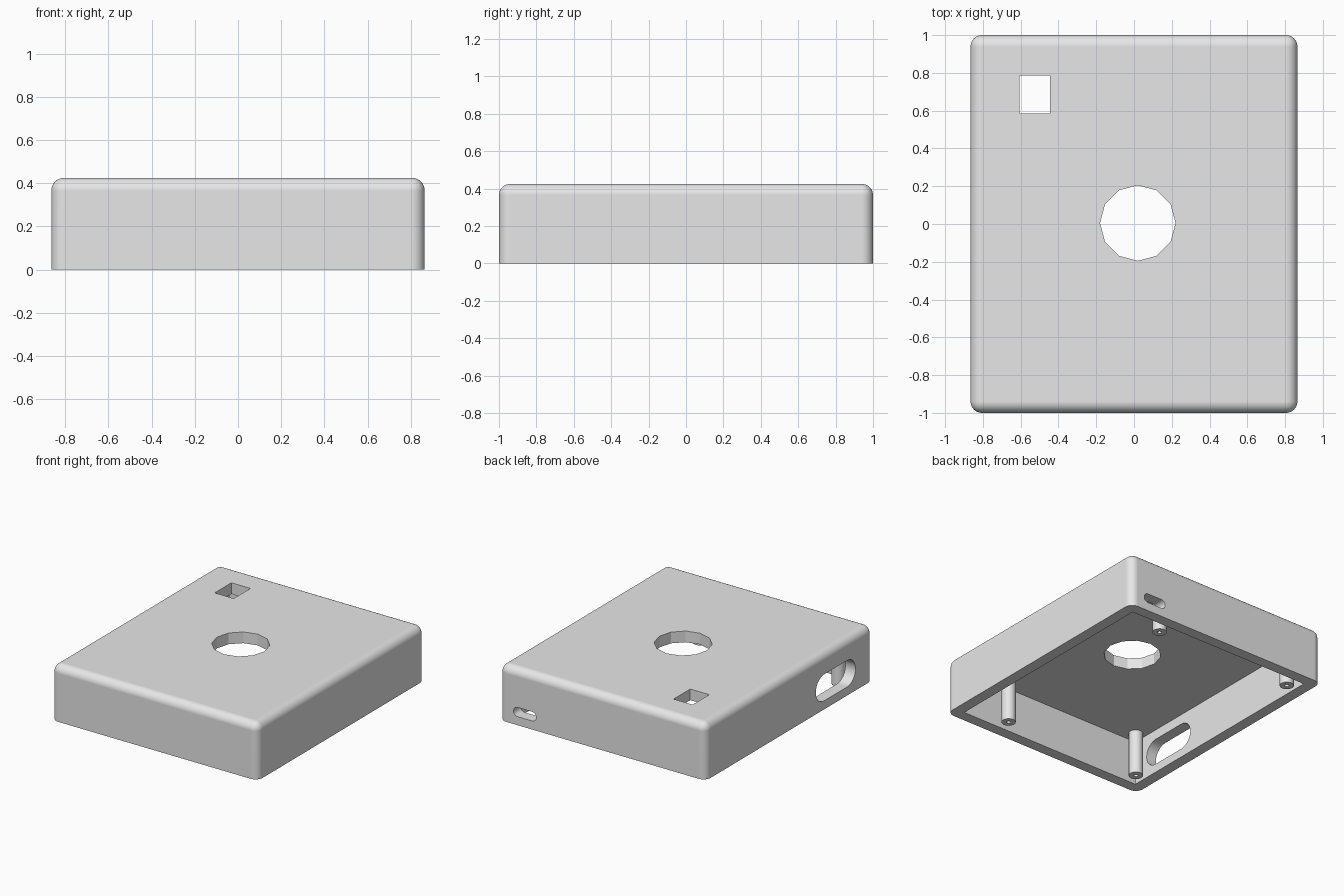
import bpy
import bmesh
from math import pi, cos, sin, radians
from mathutils import Vector, Matrix

if "Cube" in bpy.data.objects:
    bpy.data.objects.remove(bpy.data.objects["Cube"], do_unlink=True)

WIDTH, DEPTH, HEIGHT = 1.73, 2.0, 0.425
WALL, ROUND = 0.085, 0.06
CEILING = HEIGHT - WALL

grey = bpy.data.materials.new("plain_grey")
grey.use_nodes = True
grey.diffuse_color = (0.8, 0.8, 0.8, 1)
grey.node_tree.nodes["Principled BSDF"].inputs["Base Color"].default_value = (0.8, 0.8, 0.8, 1)


def to_object(name, bm):
    bmesh.ops.recalc_face_normals(bm, faces=bm.faces)
    mesh = bpy.data.meshes.new(name)
    bm.to_mesh(mesh)
    bm.free()
    obj = bpy.data.objects.new(name, mesh)
    bpy.context.collection.objects.link(obj)
    return obj


def activate(obj):
    bpy.ops.object.select_all(action='DESELECT')
    obj.select_set(True)
    bpy.context.view_layer.objects.active = obj


def box_mesh(size, centre):
    bm = bmesh.new()
    bmesh.ops.create_cube(bm, size=1, matrix=Matrix.Translation(centre) @ Matrix.Diagonal((*size, 1)))
    return bm


def prism(name, points, direction):
    bm = bmesh.new()
    face = bm.faces.new([bm.verts.new(p) for p in points])
    top = bmesh.ops.extrude_face_region(bm, geom=[face])["geom"]
    bmesh.ops.translate(bm, vec=direction, verts=[v for v in top if isinstance(v, bmesh.types.BMVert)])
    return to_object(name, bm)


def slot(name, centre, along, length, height, direction):
    # Stadium outline with round ends, pushed through a wall
    r, steps = height / 2, 12
    points = []
    for end in (0, 1):
        shift = (length / 2 - r) * (1 - 2 * end)
        for i in range(steps + 1):
            a = -pi / 2 + pi * (end + i / steps)
            points.append(Vector(centre) + Vector(along) * (shift + r * cos(a)) + Vector((0, 0, r * sin(a))))
    return prism(name, points, direction)


# Case shell: rounded everywhere except the open underside
bm = box_mesh((WIDTH, DEPTH, HEIGHT), (0, 0, HEIGHT / 2))
edges = [e for e in bm.edges if max(v.co.z for v in e.verts) > 0.1]
bmesh.ops.bevel(bm, geom=edges, offset=ROUND, segments=8, profile=0.5, affect='EDGES')
shell = to_object("case_shell", bm)

# Cutters: cavity, round opening, square window and two side ports
cavity = to_object("cavity_cutter", box_mesh(
    (WIDTH - 2 * WALL, DEPTH - 2 * WALL, 2 * CEILING), (0, 0, 0)))
ring = [(0.02 + 0.2 * cos(i * pi / 6), 0.005 + 0.2 * sin(i * pi / 6), 0.2) for i in range(12)]
cutters = [
    cavity,
    prism("round_cutter", ring, (0, 0, 0.5)),
    to_object("window_cutter", box_mesh((0.16, 0.2, 0.5), (-0.525, 0.685, 0.45))),
    slot("back_port_cutter", (0.65, 0.87, 0.1), (1, 0, 0), 0.19, 0.07, (0, 0.3, 0)),
    slot("side_port_cutter", (-0.73, -0.555, 0.165), (0, 1, 0), 0.475, 0.2, (-0.3, 0, 0)),
]
activate(shell)
for cutter in cutters:
    mod = shell.modifiers.new("cut", 'BOOLEAN')
    mod.operation, mod.solver, mod.object = 'DIFFERENCE', 'EXACT', cutter
    bpy.ops.object.modifier_apply(modifier=mod.name)
    bpy.data.objects.remove(cutter, do_unlink=True)

# Screw posts: hollow pillars hanging from the ceiling
parts = [shell]
profile = [(0.05, CEILING + 0.01), (0.05, 0), (0.015, 0), (0.015, 0.2), (0, 0.2)]
for side, x in (("right", -0.705), ("left", 0.455)):
    for end, y in (("front", -0.82), ("back", 0.82)):
        bm = bmesh.new()
        verts = [bm.verts.new((r, 0, z)) for r, z in profile]
        lines = [bm.edges.new(pair) for pair in zip(verts, verts[1:])]
        bmesh.ops.spin(bm, geom=verts + lines, cent=(0, 0, 0), axis=(0, 0, 1), angle=2 * pi, steps=24)
        bmesh.ops.remove_doubles(bm, verts=bm.verts, dist=0.0005)
        bmesh.ops.holes_fill(bm, edges=[e for e in bm.edges if e.is_boundary])
        post = to_object(f"{end}_{side}_post", bm)
        post.location = (x, y, 0)
        parts.append(post)

# Colour and shading
for obj in parts:
    obj.data.materials.clear()
    obj.data.materials.append(grey)
    activate(obj)
    bpy.ops.object.shade_smooth_by_angle(angle=radians(25))
    weighted = obj.modifiers.new("weighted_normals", 'WEIGHTED_NORMAL')
    weighted.keep_sharp = True
